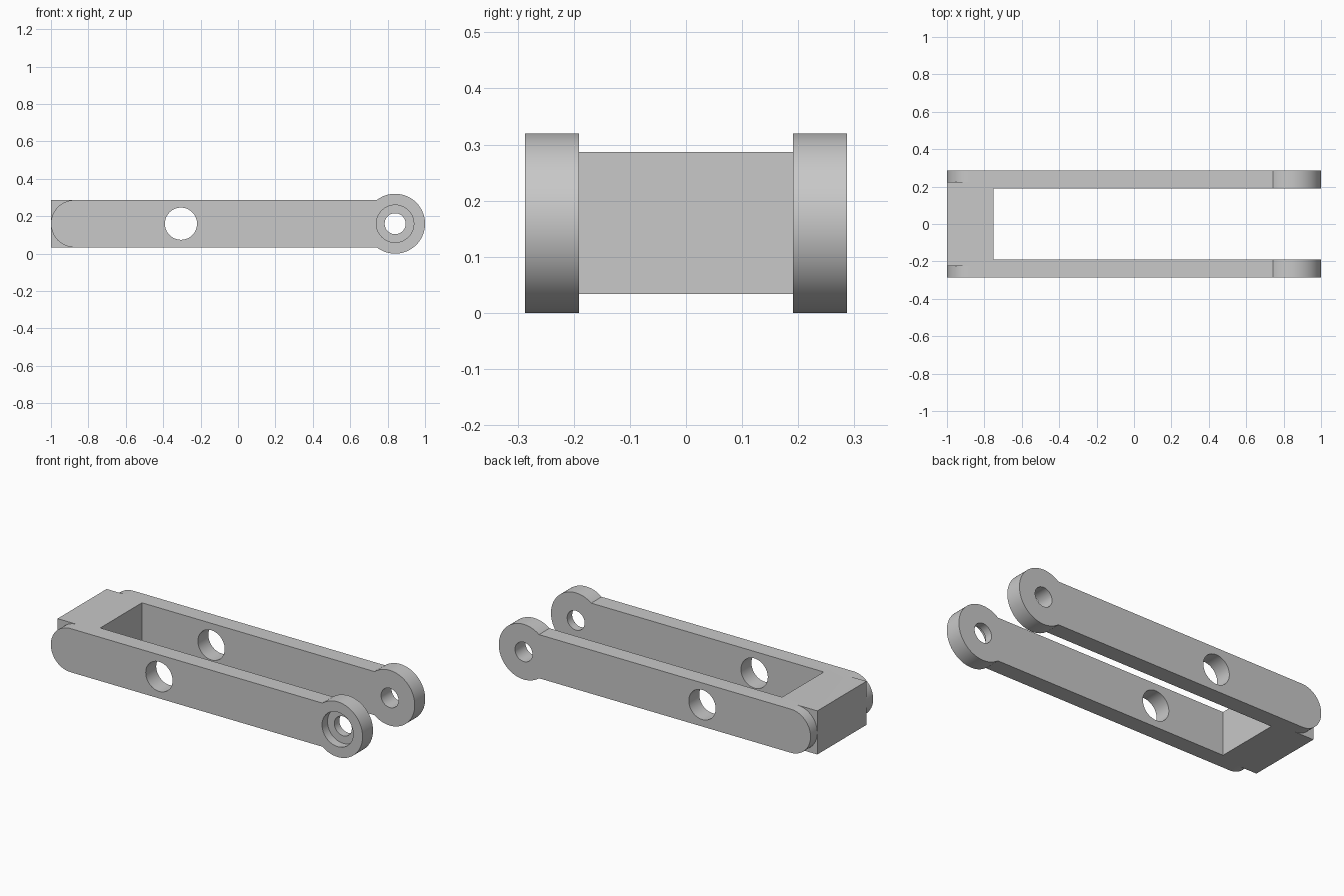
import bpy, bmesh, math

cube = bpy.data.objects.get("Cube")
if cube:
    bpy.data.objects.remove(cube, do_unlink=True)

# Main dimensions
MID_Z = 0.16
HALF_H = 0.1265          # half height of the bars
EYE_X, EYE_R = 0.84, 0.16
INNER, OUTER = 0.191, 0.287

grey = bpy.data.materials.new("satin grey")
grey.use_nodes = True
colour = (0.58, 0.58, 0.58, 1)
grey.diffuse_color = colour
grey.node_tree.nodes["Principled BSDF"].inputs["Base Color"].default_value = colour


def arc(cx, radius, start, end, steps):
    angles = [start + (end - start) * i / steps for i in range(steps + 1)]
    return [(cx + radius * math.cos(a), MID_Z + radius * math.sin(a)) for a in angles]


def extrude_profile(name, points, y0, y1):
    """Solid made by sweeping an x-z outline from y0 to y1."""
    bm = bmesh.new()
    face = bm.faces.new([bm.verts.new((x, y0, z)) for x, z in points])
    swept = bmesh.ops.extrude_face_region(bm, geom=[face])
    verts = [v for v in swept["geom"] if isinstance(v, bmesh.types.BMVert)]
    bmesh.ops.translate(bm, vec=(0, y1 - y0, 0), verts=verts)
    bmesh.ops.recalc_face_normals(bm, faces=bm.faces)
    mesh = bpy.data.meshes.new(name)
    bm.to_mesh(mesh)
    bm.free()
    mesh.materials.append(grey)
    obj = bpy.data.objects.new(name, mesh)
    bpy.context.collection.objects.link(obj)
    return obj


def combine(target, tool, operation):
    mod = target.modifiers.new(operation.title(), 'BOOLEAN')
    mod.operation = operation
    mod.solver = 'EXACT'
    mod.object = tool
    tool.hide_render = True
    bpy.context.view_layer.objects.active = target
    bpy.ops.object.modifier_apply(modifier=mod.name)
    bpy.data.objects.remove(tool, do_unlink=True)


def drill(target, x, radius, y0, y1):
    circle = arc(x, radius, 0, 2 * math.pi, 64)[:-1]
    combine(target, extrude_profile("drill", circle, y0, y1), 'DIFFERENCE')


# Bar outline: round heel on one end, larger round eye on the other
neck = math.pi - math.asin(HALF_H / EYE_R)
bar = arc(EYE_X, EYE_R, -neck, neck, 72)
bar += arc(HALF_H - 1, HALF_H, math.pi / 2, 1.5 * math.pi, 40)

# Cross block joining the two arms
low, high = MID_Z - HALF_H, MID_Z + HALF_H
block = [(-1, low), (-0.75, low), (-0.75, high), (-1, high)]
fork = extrude_profile("fork_body", block, -0.225, 0.225)
for side, name in ((-1, "front_arm"), (1, "back_arm")):
    combine(fork, extrude_profile(name, bar, side * INNER, side * OUTER), 'UNION')

# Cross holes through both arms, and the recess in the front eye
drill(fork, -0.305, 0.086, -0.4, 0.4)
drill(fork, EYE_X, 0.056, -0.4, 0.4)
drill(fork, EYE_X, 0.1, -0.4, -OUTER + 0.05)

bpy.ops.object.select_all(action='DESELECT')
fork.select_set(True)
bpy.context.view_layer.objects.active = fork
bpy.ops.object.shade_smooth_by_angle(angle=math.radians(30))
